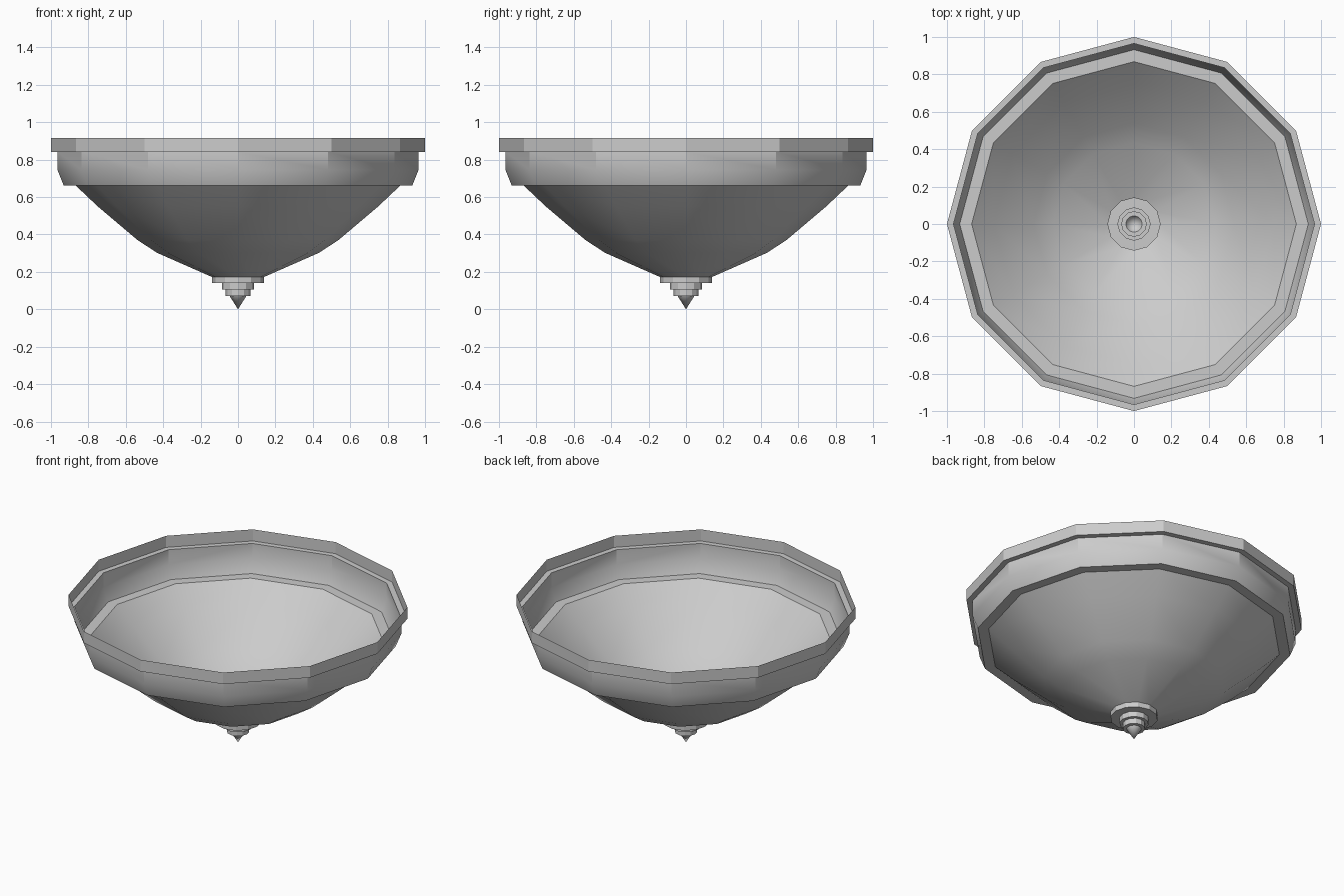
import bpy, bmesh
from math import cos, sin, pi, radians

if "Cube" in bpy.data.objects:
    bpy.data.objects.remove(bpy.data.objects["Cube"])

SIDES = 12


def lathe(name, profile):
    """Open single-sheet surface of revolution; profile is (radius, z) from top down."""
    bm = bmesh.new()
    rings = []
    for r, z in profile:
        if r == 0:
            rings.append([bm.verts.new((0, 0, z))] * SIDES)
        else:
            rings.append([bm.verts.new((r * cos(2 * pi * i / SIDES),
                                        r * sin(2 * pi * i / SIDES), z))
                          for i in range(SIDES)])
    for a, b in zip(rings, rings[1:]):
        for i in range(SIDES):
            j = (i + 1) % SIDES
            bm.faces.new(list(dict.fromkeys((a[i], b[i], b[j], a[j]))))
    mesh = bpy.data.meshes.new(name)
    bm.to_mesh(mesh)
    bm.free()
    obj = bpy.data.objects.new(name, mesh)
    bpy.context.collection.objects.link(obj)
    bpy.ops.object.select_all(action='DESELECT')
    obj.select_set(True)
    bpy.context.view_layer.objects.active = obj
    bpy.ops.object.shade_smooth_by_angle(angle=radians(29.5))
    return obj


# Stepped rim band with an inward ledge at the bottom
lathe("rim_band", [(1.0, 0.917), (1.0, 0.842), (0.965, 0.842),
                   (0.965, 0.745), (0.932, 0.662), (0.868, 0.662)])

# Shallow bowl shade
lathe("bowl", [(0.868, 0.662), (0.75, 0.55), (0.537, 0.37),
               (0.433, 0.302), (0.14, 0.173)])

# Stepped finial with pointed tip
lathe("finial", [(0.14, 0.173), (0.14, 0.14), (0.086, 0.14), (0.086, 0.105),
                 (0.066, 0.105), (0.066, 0.07), (0.044, 0.07), (0, 0)])
